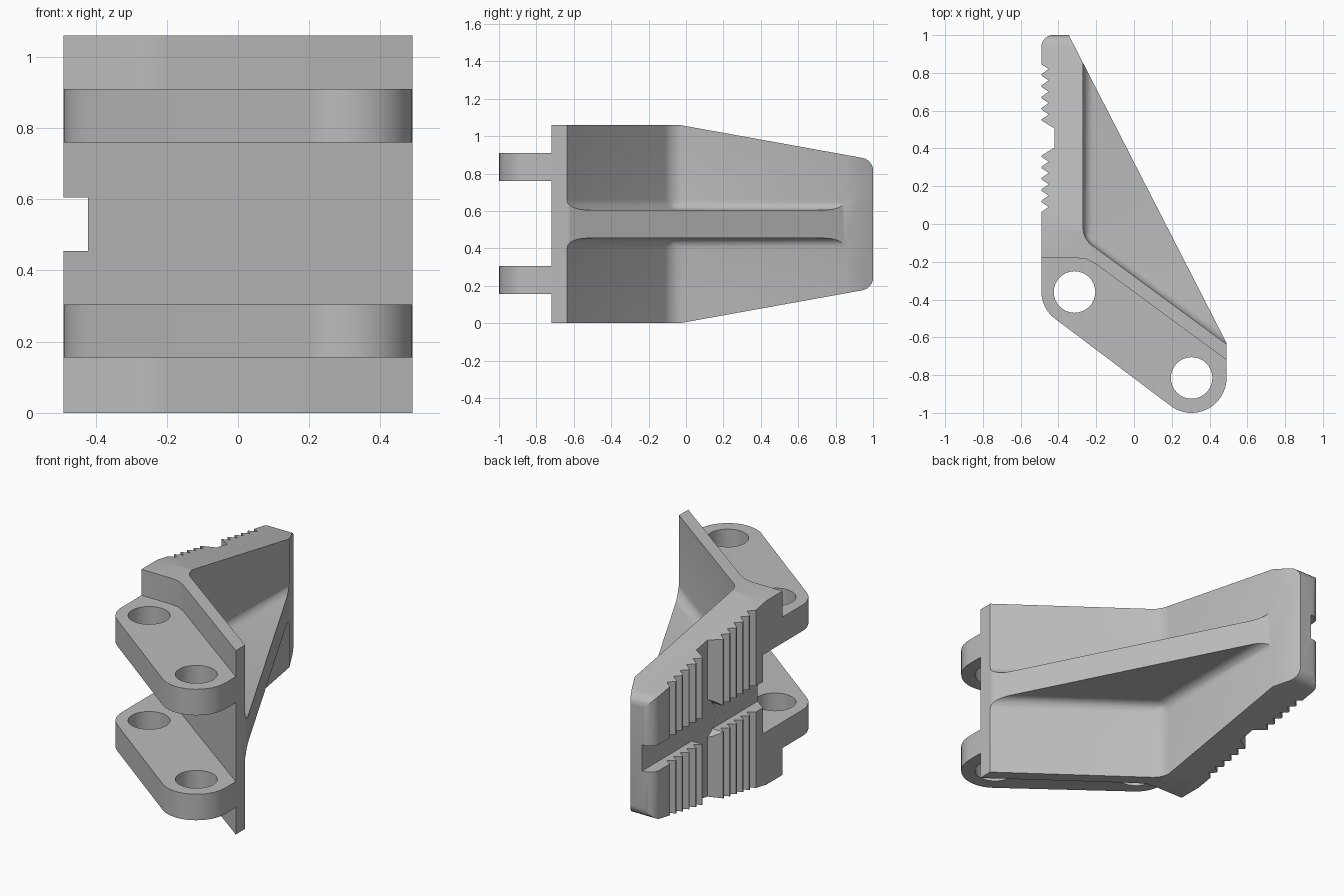
import bpy, bmesh
from math import cos, sin, radians

if "Cube" in bpy.data.objects:
    bpy.data.objects.remove(bpy.data.objects["Cube"], do_unlink=True)

HEIGHT, MID, HALF_RIB = 1.06, 0.53, 0.075
SIDE = 0.49                                   # half width
SLOPE = 0.734                                 # slant of the angled arm
HOLES = [(-0.315, -0.36), (0.305, -0.815)]    # pin centres

metal = bpy.data.materials.new("plain grey")
metal.use_nodes = True
metal.diffuse_color = (0.5, 0.5, 0.5, 1)
metal.node_tree.nodes["Principled BSDF"].inputs["Base Color"].default_value = (0.5, 0.5, 0.5, 1)


def prism(name, outline, lo, hi, axis="z", round_edge=None, radius=0.055):
    """Extrude an outline along z or x, optionally rounding chosen edges."""
    bm = bmesh.new()

    def place(p, h):
        return (p[0], p[1], h) if axis == "z" else (h, p[0], p[1])
    low = [bm.verts.new(place(p, lo)) for p in outline]
    high = [bm.verts.new(place(p, hi)) for p in outline]
    bm.faces.new(low)
    bm.faces.new(high)
    for i in range(len(outline)):
        j = (i + 1) % len(outline)
        bm.faces.new((low[i], low[j], high[j], high[i]))
    if round_edge:
        edges = [e for e in bm.edges if round_edge(e)]
        bmesh.ops.bevel(bm, geom=edges, offset=radius, segments=5,
                        profile=0.5, affect="EDGES")
    bmesh.ops.recalc_face_normals(bm, faces=bm.faces)
    mesh = bpy.data.meshes.new(name)
    bm.to_mesh(mesh)
    bm.free()
    obj = bpy.data.objects.new(name, mesh)
    bpy.context.collection.objects.link(obj)
    return obj


def arc(centre, r, start, end, steps):
    angles = [radians(start + (end - start) * i / steps) for i in range(steps + 1)]
    return [(centre[0] + r * cos(a), centre[1] + r * sin(a)) for a in angles]


def combine(target, tool, operation="DIFFERENCE"):
    """Apply a boolean and discard the tool."""
    mod = target.modifiers.new("cut", "BOOLEAN")
    mod.operation, mod.solver, mod.object = operation, "EXACT", tool
    bpy.context.view_layer.objects.active = target
    bpy.ops.object.modifier_apply(modifier=mod.name)
    bpy.data.objects.remove(tool, do_unlink=True)


def slant(x):
    return -0.72 - (x - SIDE) * SLOPE


# Full silhouette: lug ends, brace edge, rounded tip, then the toothed grip
outline = arc(HOLES[0], 0.175, 180, 233.7, 8)
outline += arc(HOLES[1], 0.185, 233.7, 360, 16)
outline += [(SIDE, -0.63), (-0.345, 1.0)]
outline += arc((-0.43, 0.94), 0.06, 90, 180, 6)
lower_teeth = []
for i in range(5):
    y = 0.09 + 0.06 * i
    lower_teeth += [(-SIDE, y - 0.026), (-0.452, y), (-SIDE, y + 0.026)]
lower_teeth += [(-SIDE, 0.362), (-0.42, 0.405)]
centre_y = 0.455
upper_teeth = [(x, 2 * centre_y - y) for x, y in lower_teeth]
outline += upper_teeth + lower_teeth[::-1]
jaw = prism("jaw_lever", outline, 0, HEIGHT)

# Taper the gripping arm toward its rounded tip
top = [(-1.2, 1.27)] + arc((0.931, 0.815), 0.07, 80, 0, 6)
taper = top + [(y, HEIGHT - z) for y, z in reversed(top)]
combine(jaw, prism("taper", taper, -1, 1, "x"), "INTERSECT")

# Clear the space above, below and between the lugs
shoulder = [(-1, -0.18), (-0.3, -0.18), (-0.25, -0.187), (-0.2, slant(-0.2)),
            (1, slant(1)), (1, -2), (-1, -2)]
straight = [(-1, slant(-1)), (1, slant(1)), (1, -2), (-1, -2)]
combine(jaw, prism("lower_clearance", shoulder, -0.5, 0.155))
combine(jaw, prism("upper_clearance", shoulder, 0.91, 1.5))
combine(jaw, prism("lug_gap", straight, 0.305, 0.76))

# Filleted pockets either side of the central rib
corner = (-0.27, -0.078)
pocket = [corner, (0.9, corner[1] - 1.17 * SLOPE), (0.9, 1.5), (corner[0], 1.5)]


def inner_edge(e):
    a, b = (v.co for v in e.verts)
    at_corner = [abs(p.x - corner[0]) + abs(p.y - corner[1]) < 0.001 for p in (a, b)]
    near_rib = all(abs(p.z - MID) < 0.1 for p in (a, b))
    return all(at_corner) or (any(at_corner) and near_rib)


for side in (1, -1):
    combine(jaw, prism("pocket", pocket, MID + side * HALF_RIB, MID + side,
                       round_edge=inner_edge))

# Pin holes through both lugs
for hole in HOLES:
    combine(jaw, prism("pin_hole", arc(hole, 0.11, 0, 348.75, 31), -0.5, 1.5))

# Long groove and round recess in the grip face
groove = [(-1, -0.5), (-0.421, -0.5), (-0.421, 1.5), (-1, 1.5)]
combine(jaw, prism("groove", groove, MID - HALF_RIB, MID + HALF_RIB))
combine(jaw, prism("recess", arc((centre_y, MID), 0.12, 0, 348.75, 31), -1, -0.4205, "x"))

# Colour and shading
jaw.data.materials.clear()
jaw.data.materials.append(metal)
bpy.ops.object.select_all(action="DESELECT")
jaw.select_set(True)
bpy.context.view_layer.objects.active = jaw
bpy.ops.object.shade_smooth_by_angle(angle=radians(30))
